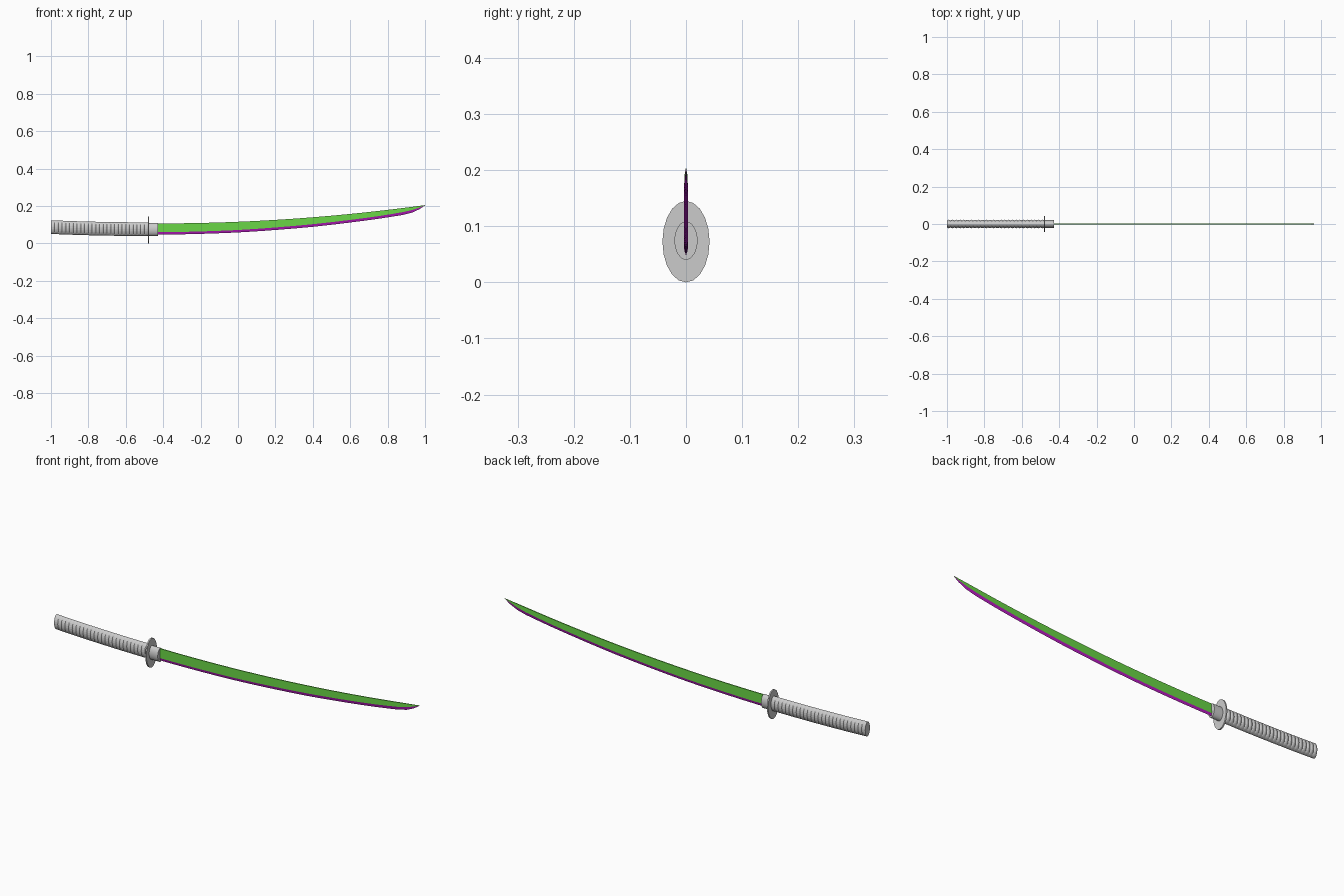
import bpy, bmesh, math

if "Cube" in bpy.data.objects:
    bpy.data.objects.remove(bpy.data.objects["Cube"])


def material(name, color):
    m = bpy.data.materials.new(name)
    m.diffuse_color = color
    m.use_nodes = True
    m.node_tree.nodes["Principled BSDF"].inputs["Base Color"].default_value = m.diffuse_color
    return m


def loft(name, rings, mat=None, smooth=False):
    """Skin closed rings of equal length and cap both ends."""
    bm = bmesh.new()
    loops = [[bm.verts.new(p) for p in r] for r in rings]
    for a, b in zip(loops, loops[1:]):
        n = len(a)
        for i in range(n):
            j = (i + 1) % n
            bm.faces.new((a[i], a[j], b[j], b[i]))
    bm.faces.new(loops[0])
    bm.faces.new(loops[-1])
    bmesh.ops.recalc_face_normals(bm, faces=bm.faces)
    me = bpy.data.meshes.new(name)
    bm.to_mesh(me)
    bm.free()
    ob = bpy.data.objects.new(name, me)
    bpy.context.collection.objects.link(ob)
    if mat:
        me.materials.append(mat)
    if smooth:
        bpy.context.view_layer.objects.active = ob
        ob.select_set(True)
        bpy.ops.object.shade_smooth_by_angle(angle=math.radians(35))
        ob.select_set(False)
    return ob


def ellipse(x, cz, ry, rz, n, bump=0.0):
    ring = []
    for i in range(n):
        a = 2 * math.pi * i / n
        c, s = math.cos(a), math.sin(a)
        ring.append((x, ry * c + bump * c * abs(c), cz + rz * s))
    return ring


def lerp_table(table, x):
    for (x0, *a), (x1, *b) in zip(table, table[1:]):
        if x <= x1:
            t = (x - x0) / (x1 - x0)
            return [p + (q - p) * t for p, q in zip(a, b)]
    return table[-1][1:]


# Handle: curved oval grip with ridged wrapping on its broad sides
WRAPS, STEPS = 26, 4
rings = []
for k in range(WRAPS * STEPS + 1):
    x = -1.0 + 0.52 * k / (WRAPS * STEPS)
    cz = 0.0765 + 0.044 * (x + 0.5) ** 2
    bump = 0.0045 * abs(math.sin(math.pi * k / STEPS))
    rings.append(ellipse(x, cz, 0.0185, 0.0365, 24, bump))
loft("handle", rings)

# Guard: thin oval plate
loft("guard", [ellipse(x, 0.0725, 0.042, 0.0725, 20) for x in (-0.482, -0.475)])

# Collar between guard and blade
loft("blade_collar", [ellipse(x, 0.0745, 0.0205, 0.034, 32) for x in (-0.476, -0.428)],
     smooth=True)

# Blade: depth below the spine of the bevel line and of the cutting edge
DEPTHS = [(-0.44, 0.047, 0.060), (0.0, 0.044, 0.057), (0.4, 0.037, 0.051),
          (0.75, 0.028, 0.042), (0.88, 0.022, 0.037), (0.93, 0.017, 0.031),
          (0.97, 0.009, 0.018), (1.0, 0.0006, 0.0012)]
xs = [-0.44 + 0.06 * i for i in range(22)] + [0.88, 0.905, 0.93, 0.95, 0.97, 0.985, 1.0]
body, edge = [], []
for x in xs:
    top = 0.107 + 0.0479 * (x + 0.43) ** 2
    d_bevel, d_edge = lerp_table(DEPTHS, x)
    w = 0.0035 * min(1, max(0.1, (1.0 - x) / 0.1))
    zb, ze = top - d_bevel, top - d_edge
    body.append([(x, -w * 0.7, top), (x, w * 0.7, top), (x, w, zb), (x, -w, zb)])
    edge.append([(x, -w, zb), (x, w, zb), (x, 0, ze)])
loft("blade_body", body, material("green_steel", (0.14, 0.66, 0.06, 1)))
loft("cutting_edge", edge, material("purple_steel", (0.47, 0.01, 0.52, 1)))
